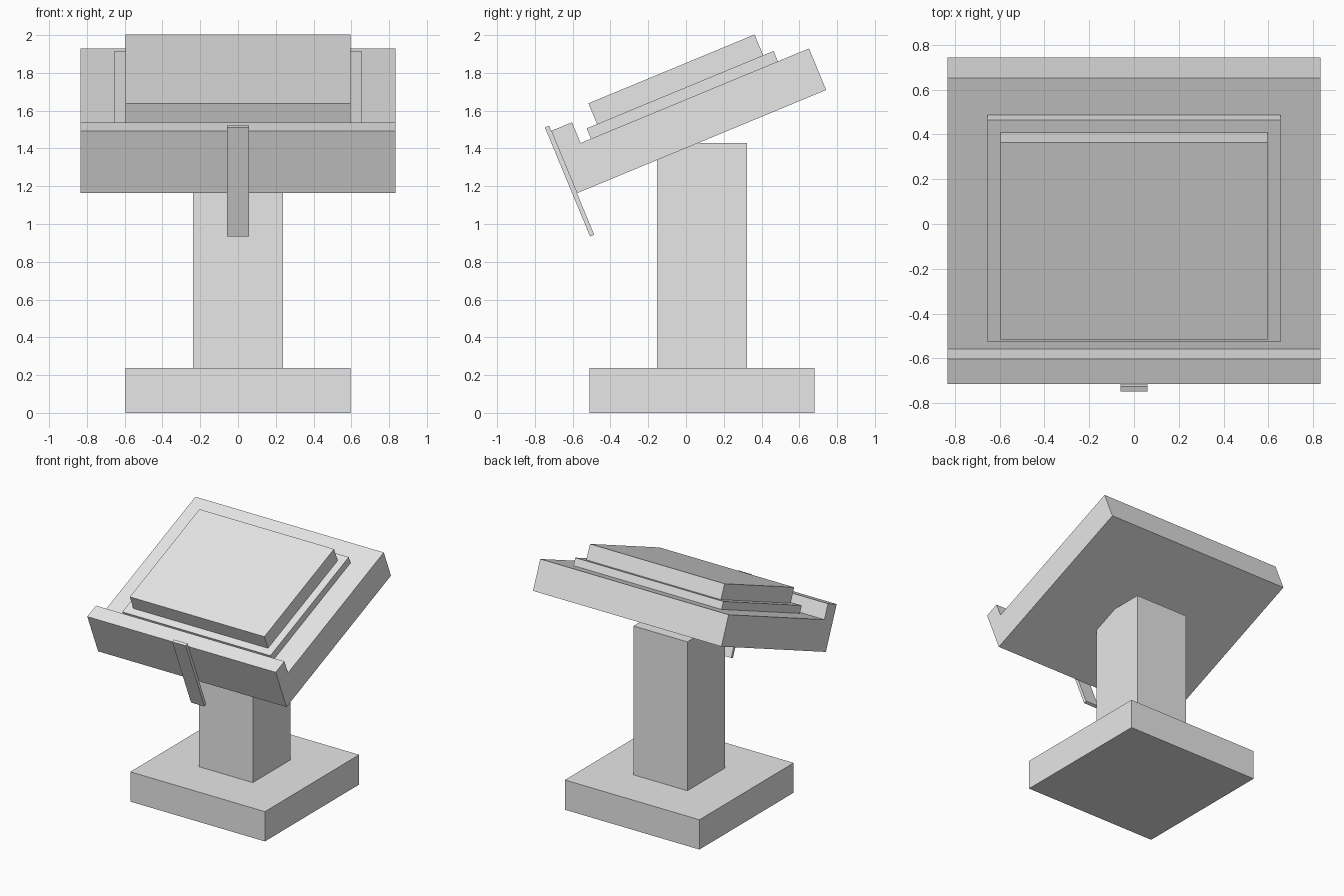
import bpy
import bmesh
from math import radians
from mathutils import Matrix

cube = bpy.data.objects.get("Cube")
if cube:
    bpy.data.objects.remove(cube, do_unlink=True)

UNIT = 0.0595  # every part sits on this small modular grid

grey = bpy.data.materials.new("light grey")
grey.use_nodes = True
grey.diffuse_color = (0.8, 0.8, 0.8, 1)
grey.node_tree.nodes["Principled BSDF"].inputs["Base Color"].default_value = grey.diffuse_color

UPRIGHT = Matrix.Translation((0, 0.085, 0)) @ Matrix.Scale(UNIT, 4)
# Desk frame: origin at the lower front edge, y runs up the slope
DESK = (Matrix.Translation((0, -0.577, 1.163))
        @ Matrix.Rotation(radians(22.5), 4, 'X') @ Matrix.Scale(UNIT, 4))


def extrude_profile(name, width, profile, frame):
    """Extrude a (y, z) outline across x, centred, and place it in a frame."""
    bm = bmesh.new()
    face = bm.faces.new([bm.verts.new((-width / 2, y, z)) for y, z in profile])
    side = bmesh.ops.extrude_face_region(bm, geom=[face])
    moved = [v for v in side["geom"] if isinstance(v, bmesh.types.BMVert)]
    bmesh.ops.translate(bm, verts=moved, vec=(width, 0, 0))
    bm.transform(frame)
    bmesh.ops.recalc_face_normals(bm, faces=bm.faces)
    mesh = bpy.data.meshes.new(name)
    bm.to_mesh(mesh)
    bm.free()
    mesh.materials.append(grey)
    obj = bpy.data.objects.new(name, mesh)
    bpy.context.collection.objects.link(obj)
    return obj


def block(name, width, y0, y1, z0, z1, frame):
    return extrude_profile(name, width, [(y0, z0), (y1, z0), (y1, z1), (y0, z1)], frame)


# Stand
block("base", 20, -10, 10, 0, 4, UPRIGHT)
block("column", 8, -4, 4, 4, 24, UPRIGHT)

# Sloping desk with a raised lip along the front
extrude_profile("desk", 28, [(0, 0), (24, 0), (24, 4), (2, 4), (2, 6), (0, 6)], DESK)

# Closed book: wider cover under a block of pages
block("book_cover", 22, 3, 21, 4, 5, DESK)
block("book_pages", 20, 4, 20, 5, 7, DESK)

# Ribbon hanging over the lip
block("bookmark", 2, -0.4, 0, -4, 6.5, DESK)
